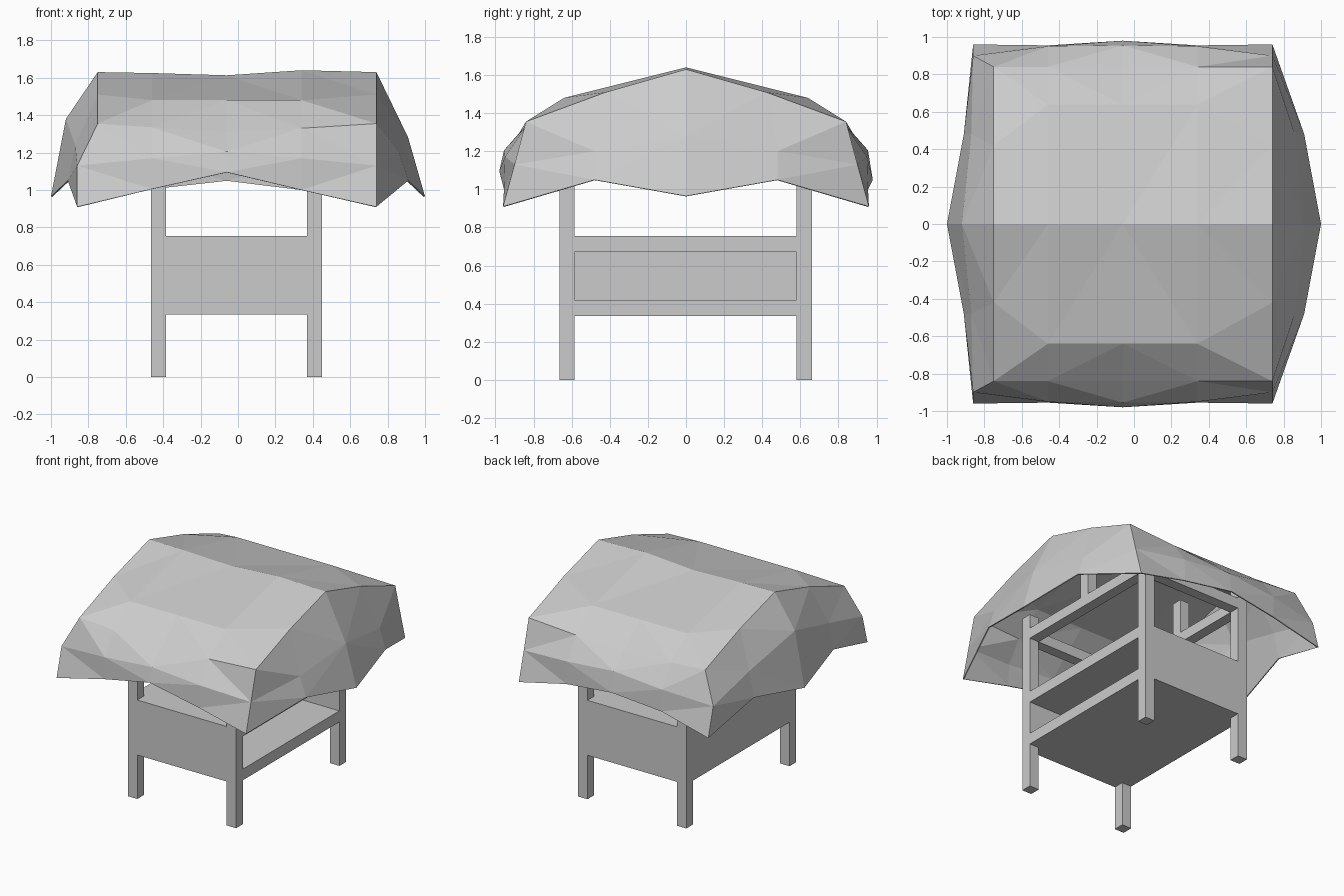
import bpy, bmesh

if "Cube" in bpy.data.objects:
    bpy.data.objects.remove(bpy.data.objects["Cube"])


def box(name, x0, x1, y0, y1, z0, z1):
    bm = bmesh.new()
    bmesh.ops.create_cube(bm, size=1)
    for v in bm.verts:
        v.co = ((x0, x1)[v.co.x > 0], (y0, y1)[v.co.y > 0], (z0, z1)[v.co.z > 0])
    return finish(name, bm)


def finish(name, bm):
    mesh = bpy.data.meshes.new(name)
    bm.to_mesh(mesh)
    bm.free()
    obj = bpy.data.objects.new(name, mesh)
    bpy.context.collection.objects.link(obj)
    return obj


# Frame positions: outer and inner faces of the posts
XL, XLI, XRI, XR = -0.465, -0.385, 0.37, 0.45
YF, YFI, YBI, YB = -0.665, -0.585, 0.58, 0.66

# Corner posts, end beams and short ridge posts
for side, a, b in (("left", XL, XLI), ("right", XRI, XR)):
    box(f"front_{side}_post", a, b, YF, YFI, 0, 1.37)
    box(f"back_{side}_post", a, b, YBI, YB, 0, 1.37)
    box(f"{side}_beam", a, b, YFI, YBI, 1.18, 1.26)
    box(f"{side}_ridge_post", a, b, -0.04, 0.04, 1.26, 1.52)
box("front_beam", XLI, XRI, YF, YFI, 1.18, 1.26)
box("back_beam", XLI, XRI, YBI, YB, 1.18, 1.26)

# Counter: three closed sides, open shelf facing right
box("front_panel", XLI, XRI, YF, YFI, 0.335, 0.755)
box("back_panel", XLI, XRI, YBI, YB, 0.335, 0.755)
box("left_panel", XL, XLI, YFI, YBI, 0.335, 0.755)
box("shelf_floor", XLI, XR, YFI, YBI, 0.335, 0.42)
box("counter_top", XLI, XR, YFI, YBI, 0.67, 0.755)

# Cloth canopy, front half: rows run from ridge to front hem
rows = [
    [(-.75, 0, 1.63), (-.46, 0, 1.625), (-.06, 0, 1.613), (.34, 0, 1.64), (.74, 0, 1.63)],
    [(-.75, -.42, 1.51), (-.46, -.64, 1.48), (-.06, -.64, 1.48), (.34, -.64, 1.48), (.74, -.42, 1.51)],
    [(-.75, -.84, 1.355), (-.46, -.84, 1.335), (-.06, -.84, 1.31), (.34, -.84, 1.33), (.74, -.84, 1.355)],
    [(-.86, -.90, 1.13), (-.46, -.95, 1.17), (-.06, -.955, 1.205), (.34, -.95, 1.17), (.74, -.90, 1.13)],
    [(-.86, -.96, .91), (-.46, -.955, 1.005), (-.06, -.98, 1.095), (.34, -.955, 1.0), (.74, -.96, .91)],
]
# Side flaps: middle fold and hem, from the centre to the front corner
left = [[rows[0][0], (-.92, 0, 1.38), (-1, 0, .965)],
        [rows[1][0], (-.87, -.48, 1.24), (-.91, -.48, 1.05)],
        [rows[2][0], rows[3][0], rows[4][0]]]
right = [[rows[0][4], (.91, 0, 1.28), (1, 0, .965)],
         [rows[1][4], (.86, -.48, 1.2), (.91, -.48, 1.05)],
         [rows[2][4], rows[3][4], rows[4][4]]]

bm = bmesh.new()
for grid in (rows, left, right):
    for sign in (1, -1):
        vs = [[bm.verts.new((x, y * sign, z)) for x, y, z in r] for r in grid]
        for i in range(len(vs) - 1):
            for j in range(len(vs[0]) - 1):
                bm.faces.new((vs[i][j], vs[i + 1][j], vs[i + 1][j + 1], vs[i][j + 1]))
bmesh.ops.remove_doubles(bm, verts=bm.verts, dist=0.001)
# The back hem hangs slightly lower
for v in bm.verts:
    if v.co.y > 0.97:
        v.co.z = 1.05
bmesh.ops.triangulate(bm, faces=bm.faces, quad_method='SHORT_EDGE')
bmesh.ops.recalc_face_normals(bm, faces=bm.faces)
if sum(f.normal.z * f.calc_area() for f in bm.faces) < 0:
    bmesh.ops.reverse_faces(bm, faces=bm.faces)
canopy = finish("cloth_canopy", bm)
thick = canopy.modifiers.new("thickness", 'SOLIDIFY')
thick.thickness = 0.008
thick.offset = -1
